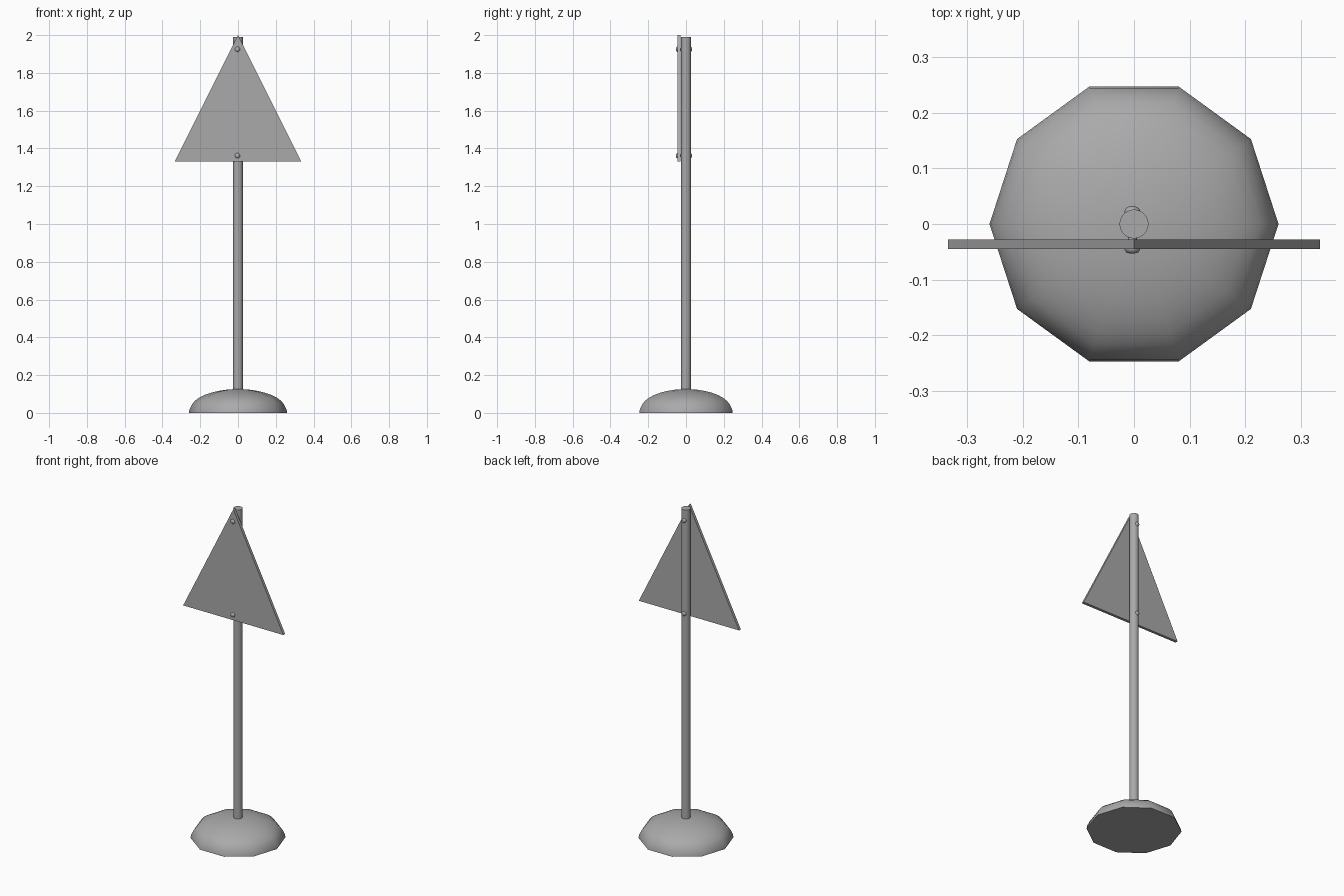
import bpy, bmesh, math
from mathutils import Matrix

cube = bpy.data.objects.get("Cube")
if cube:
    bpy.data.objects.remove(cube, do_unlink=True)

grey = bpy.data.materials.new("plain_grey")
grey.use_nodes = True
COLOUR = (0.4, 0.4, 0.4, 1)
grey.diffuse_color = COLOUR
grey.node_tree.nodes["Principled BSDF"].inputs["Base Color"].default_value = COLOUR


def finish(name, bm, smooth=None):
    bmesh.ops.recalc_face_normals(bm, faces=bm.faces)
    mesh = bpy.data.meshes.new(name)
    bm.to_mesh(mesh)
    bm.free()
    mesh.materials.append(grey)
    obj = bpy.data.objects.new(name, mesh)
    bpy.context.collection.objects.link(obj)
    if smooth:
        bpy.ops.object.select_all(action='DESELECT')
        obj.select_set(True)
        bpy.context.view_layer.objects.active = obj
        bpy.ops.object.shade_smooth_by_angle(angle=math.radians(smooth))
    return obj


def lathe(bm, profile, sides, matrix=Matrix()):
    """Revolve (radius, height) points around z; caps close both ends."""
    rings = []
    for r, z in profile:
        rings.append([bm.verts.new(matrix @ Matrix.Rotation(math.tau * i / sides, 4, 'Z')
                                   @ Matrix.Translation((r, 0, z)).translation)
                      for i in range(sides)])
    for low, high in zip(rings, rings[1:]):
        for i in range(sides):
            j = (i + 1) % sides
            bm.faces.new((low[i], low[j], high[j], high[i]))
    bm.faces.new(rings[0][::-1])
    bm.faces.new(rings[-1])


# Ten-sided domed foot with a short upright rim
bm = bmesh.new()
dome = [(0.26, 0), (0.257, 0.018)]
for k in range(1, 9):
    a = math.radians(10 * k + 5)
    dome.append((0.252 * math.cos(a), 0.018 + 0.108 * math.sin(a)))
lathe(bm, dome, 10)
finish("domed_base", bm, 60)

# Round pole
bm = bmesh.new()
lathe(bm, [(0.026, 0.1), (0.026, 1.99)], 32)
finish("pole", bm, 40)

# Triangular sign plate in front of the pole
bm = bmesh.new()
front = bm.faces.new([bm.verts.new((x, -0.045, z))
                      for x, z in ((-0.335, 1.33), (0.335, 1.33), (0, 2.0))])
extruded = bmesh.ops.extrude_face_region(bm, geom=[front])["geom"]
bmesh.ops.translate(bm, vec=(0, 0.017, 0),
                    verts=[v for v in extruded if isinstance(v, bmesh.types.BMVert)])
finish("sign_plate", bm)

# Bolts with a rounded head at each end
for name, z in (("upper_bolt", 1.925), ("lower_bolt", 1.362)):
    bm = bmesh.new()
    place = Matrix.Translation((-0.003, 0, z)) @ Matrix.Rotation(math.pi / 2, 4, 'X')
    lathe(bm, [(0.005, -0.032), (0.011, -0.029), (0.014, -0.024), (0.014, -0.02),
               (0.008, -0.02), (0.008, 0.044), (0.014, 0.044), (0.014, 0.046),
               (0.011, 0.051), (0.005, 0.053)], 12, place)
    finish(name, bm, 50)
